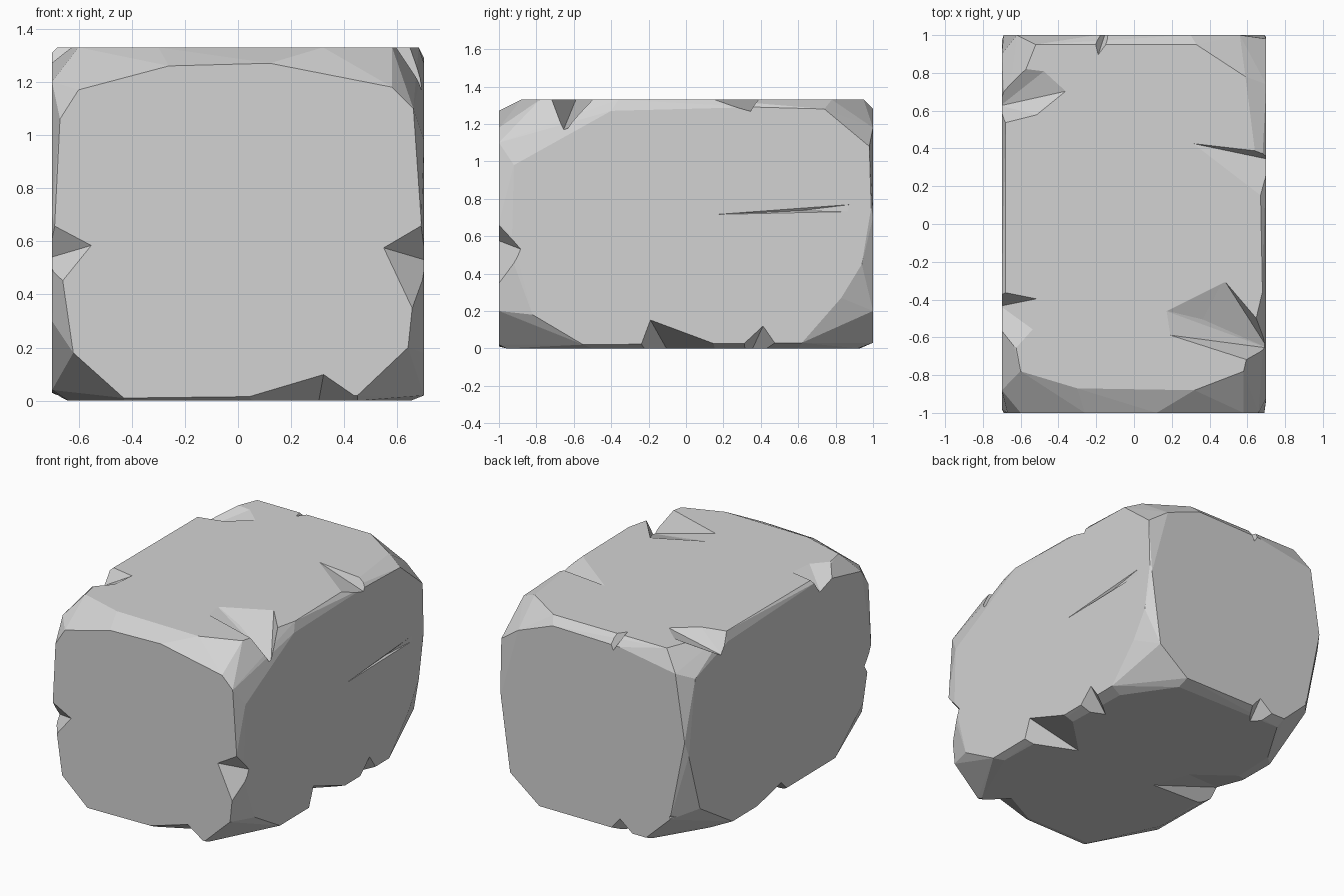
import bpy
import bmesh
from mathutils import Vector

if "Cube" in bpy.data.objects:
    bpy.data.objects.remove(bpy.data.objects["Cube"])

W, D, H = 0.70, 1.0, 1.33     # half width, half depth, full height
CENTRE = Vector((0, 0, H / 2))

stone = bpy.data.materials.new("pale_grey_stone")
stone.use_nodes = True
grey = (0.65, 0.65, 0.65, 1)
stone.diffuse_color = grey
stone.node_tree.nodes["Principled BSDF"].inputs["Base Color"].default_value = grey


def add_hull(bm, points):
    """Add the convex hull of the points to bm."""
    verts = [bm.verts.new(p) for p in points]
    result = bmesh.ops.convex_hull(bm, input=verts)
    spare = {g for key in ("geom_interior", "geom_unused") for g in result[key]
             if isinstance(g, bmesh.types.BMVert)}
    bmesh.ops.delete(bm, geom=list(spare), context="VERTS")


def make_object(name, bm):
    bmesh.ops.recalc_face_normals(bm, faces=bm.faces[:])
    mesh = bpy.data.meshes.new(name)
    bm.to_mesh(mesh)
    bm.free()
    mesh.materials.append(stone)
    obj = bpy.data.objects.new(name, mesh)
    bpy.context.collection.objects.link(obj)
    return obj


# Worn outline of each side of the block
front = [(-.6, 1.17), (-.26, 1.26), (.12, 1.27), (.58, 1.18), (.66, 1.1), (.69, .67),
         (.64, .2), (.45, .02), (-.43, .01), (-.62, .18), (-.69, .66), (-.67, 1.06)]
back = [(-.62, 1.2), (-.2, 1.27), (.3, 1.28), (.56, 1.18), (.69, .7),
        (.62, .2), (.4, .03), (-.4, .03), (-.58, .2), (-.69, .75)]
plus_side = [(-.92, .98), (-.4, 1.27), (.37, 1.29), (.74, 1.28), (.98, 1.08), (.99, .75),
             (.94, .45), (.83, .27), (.62, .03), (-.55, .02), (-.82, .18), (-.93, .6)]
minus_side = [(.9, 1.15), (.55, 1.27), (-.4, 1.31), (-.88, 1.2), (-.98, .7),
              (-.9, .3), (-.6, .04), (.5, .03), (.85, .25), (.97, .65)]
top = [(-.3, -.87), (.32, -.88), (.58, -.78), (.68, -.36), (.67, .15), (.59, .78),
       (.33, .95), (-.52, .95), (-.68, .55), (-.68, -.36), (-.6, -.78)]
bottom = [(.62, .6), (.4, .92), (-.4, .93), (-.6, .6), (-.64, -.5),
          (-.43, -.96), (.45, -.96), (.65, -.5)]

points = [(x, -D, z) for x, z in front] + [(x, D, z) for x, z in back]
points += [(W, y, z) for y, z in plus_side] + [(-W, y, z) for y, z in minus_side]
points += [(x, y, H) for x, y in top] + [(x, y, 0) for x, y in bottom]

bm = bmesh.new()
add_hull(bm, points)
bmesh.ops.dissolve_limit(bm, angle_limit=0.02, verts=bm.verts[:], edges=bm.edges[:])
block = make_object("stone_block", bm)

# Each chip: two points on an edge of the block, then its inner points
chips = [
    # top edges
    [(W, .38, H), (W, .1, H), (.27, .43, H), (W, .34, 1.26)],
    [(-W, .84, H), (-W, .52, H), (-.34, .7, H), (-.46, .81, H), (-.5, .57, H),
     (-W, .62, 1.2)],
    [(W, -.56, H), (W, -.75, H), (.15, -.45, H), (.47, -.29, H), (.17, -.58, H),
     (.36, -.5, 1.27), (W, -.65, 1.16)],
    [(-W, -.35, H), (-W, -.76, H), (-.5, -.39, H), (-.52, -.56, H), (-W, -.43, 1.22)],
    [(-.22, D, H), (-.1, D, H), (-.19, .88, H), (-.15, D, 1.22)],
    # upright edges
    [(-W, -D, .68), (-W, -D, .38), (-.53, -D, .59), (-W, -.9, .54)],
    [(W, -D, .68), (W, -D, .22), (.53, -D, .58), (W, -.87, .53)],
    [(-W, D, .45), (-W, D, .05), (-.56, D, .22), (-W, .86, .22)],
    # bottom edges
    [(-.05, -D, 0), (.48, -D, 0), (.32, -D, .11), (.3, -.82, 0)],
    [(W, -.25, 0), (W, .24, 0), (W, -.19, .16), (.35, -.1, 0)],
    [(W, .27, 0), (W, .5, 0), (W, .41, .13), (.52, .35, 0)],
    [(-.35, D, 0), (-.1, D, 0), (-.2, D, .12), (-.22, .86, 0)],
    [(-W, .4, 0), (-W, -.12, 0), (-.24, -.14, 0), (-.33, .12, 0), (-W, -.02, .1)],
]
bm = bmesh.new()
for chip in chips:
    add_hull(bm, [CENTRE + (Vector(p) - CENTRE) * 1.01 for p in chip])

# Shallow crack on the side
add_hull(bm, [(W + .004, .02, .71), (W + .004, .97, .78), (W + .004, .95, .73),
              (W - .012, .6, .735)])
cutter = make_object("chip_cutter", bm)
cutter.hide_render = True

# Knock the chips out of the block
cut = block.modifiers.new("chips", "BOOLEAN")
cut.operation = "DIFFERENCE"
cut.solver = "EXACT"
cut.object = cutter
bpy.context.view_layer.objects.active = block
bpy.ops.object.modifier_apply(modifier=cut.name)
bpy.data.objects.remove(cutter)
